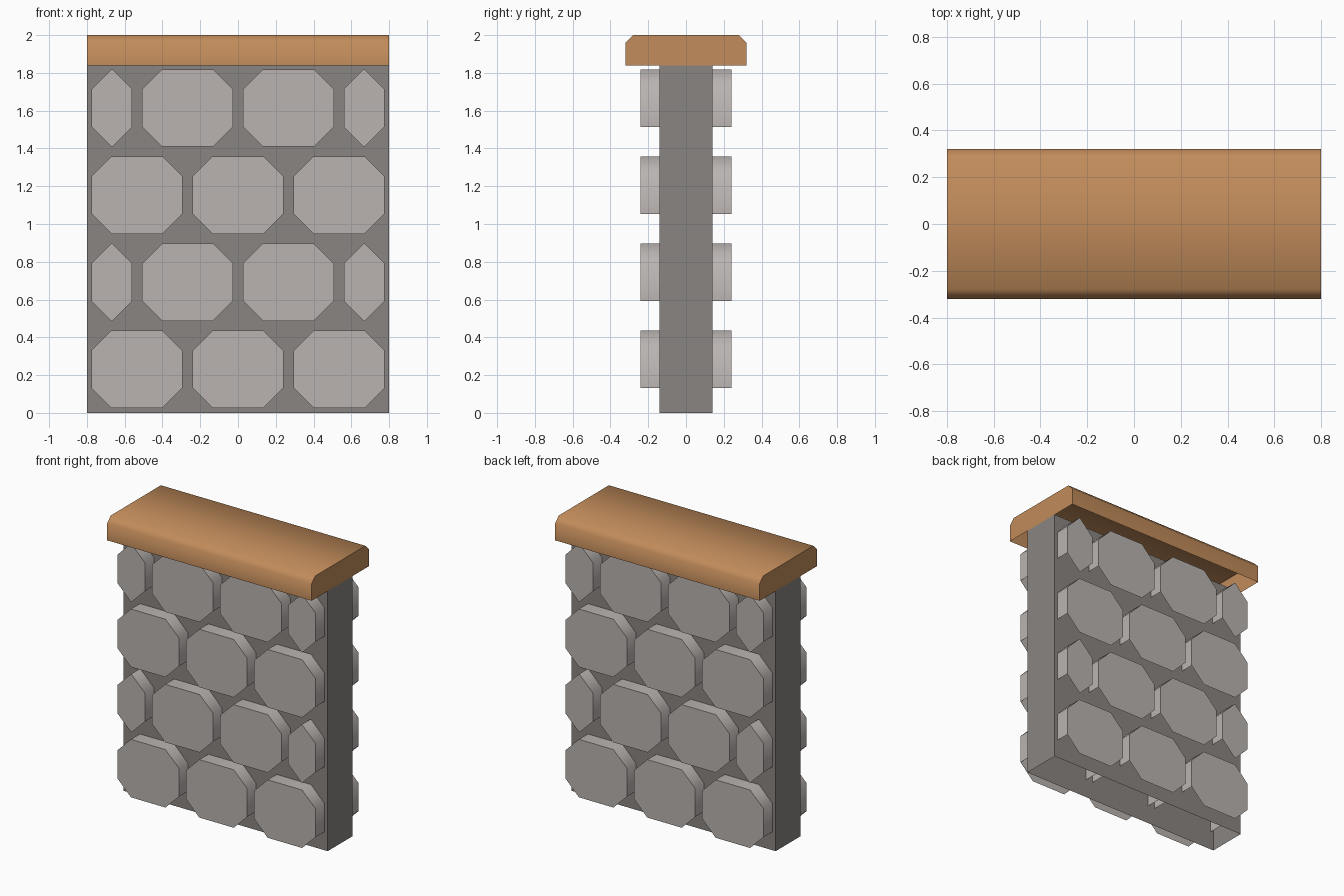
import bpy, bmesh, math

if "Cube" in bpy.data.objects:
    bpy.data.objects.remove(bpy.data.objects["Cube"])


def material(name, hex_rgb):
    lin = []
    for i in (0, 2, 4):
        c = int(hex_rgb[i:i + 2], 16) / 255
        lin.append(c / 12.92 if c <= 0.04045 else ((c + 0.055) / 1.055) ** 2.4)
    m = bpy.data.materials.new(name)
    m.diffuse_color = (*lin, 1)
    m.use_nodes = True
    m.node_tree.nodes["Principled BSDF"].inputs["Base Color"].default_value = m.diffuse_color
    return m


def prism(name, profile, axis, half, mat):
    """Extrude a 2D profile (u, z) along x or y, leaving the underside open."""
    bm = bmesh.new()

    def point(u, z, d):
        return (d, u, z) if axis == "x" else (u, d, z)

    a = [bm.verts.new(point(u, z, -half)) for u, z in profile]
    b = [bm.verts.new(point(u, z, half)) for u, z in profile]
    bm.faces.new(a)
    bm.faces.new(b)
    for i in range(len(a)):
        j = (i + 1) % len(a)
        bm.faces.new((a[i], a[j], b[j], b[i]))
    bmesh.ops.recalc_face_normals(bm, faces=bm.faces)
    bm.normal_update()
    down = [f for f in bm.faces if f.normal.z < -0.1]
    bmesh.ops.delete(bm, geom=down, context="FACES")
    me = bpy.data.meshes.new(name)
    bm.to_mesh(me)
    bm.free()
    me.materials.append(mat)
    ob = bpy.data.objects.new(name, me)
    bpy.context.collection.objects.link(ob)
    bpy.ops.object.select_all(action="DESELECT")
    ob.select_set(True)
    bpy.context.view_layer.objects.active = ob
    bpy.ops.object.shade_smooth_by_angle(angle=math.radians(60))
    return ob


def octagon(cx, cz, hw, hh, c):
    quarter = [(hw, hh - c), (hw - c, hh)]
    right = [(hw, c - hh)] + quarter
    pts = right + [(-x, z) for x, z in reversed(quarter)]
    pts += [(-hw, c - hh), (c - hw, -hh), (hw - c, -hh)]
    return [(cx + x, cz + z) for x, z in pts]


mortar = material("dark grey mortar", "8A8581")
stone = material("light grey stone", "BAB4B1")
wood = material("tan coping", "C28C5B")

# Wall core
prism("wall_core", [(-0.14, 0), (0.14, 0), (0.14, 1.84), (-0.14, 1.84)], "x", 0.8, mortar)

# Coping with bevelled upper edges
prism("coping", [(-0.32, 1.84), (0.32, 1.84), (0.32, 1.96), (0.28, 2.0),
                 (-0.28, 2.0), (-0.32, 1.96)], "x", 0.8, wood)

# Stones run right through the wall, in alternating courses
full_course = [(-0.535, 0.24), (0, 0.24), (0.535, 0.24)]
offset_course = [(-0.668, 0.108), (-0.267, 0.24), (0.267, 0.24), (0.668, 0.108)]
for row in range(4):
    for n, (cx, hw) in enumerate(offset_course if row % 2 else full_course):
        prism(f"stone_{row + 1}_{n + 1}",
              octagon(cx, 0.231 + 0.461 * row, hw, 0.205, 0.105), "y", 0.24, stone)
